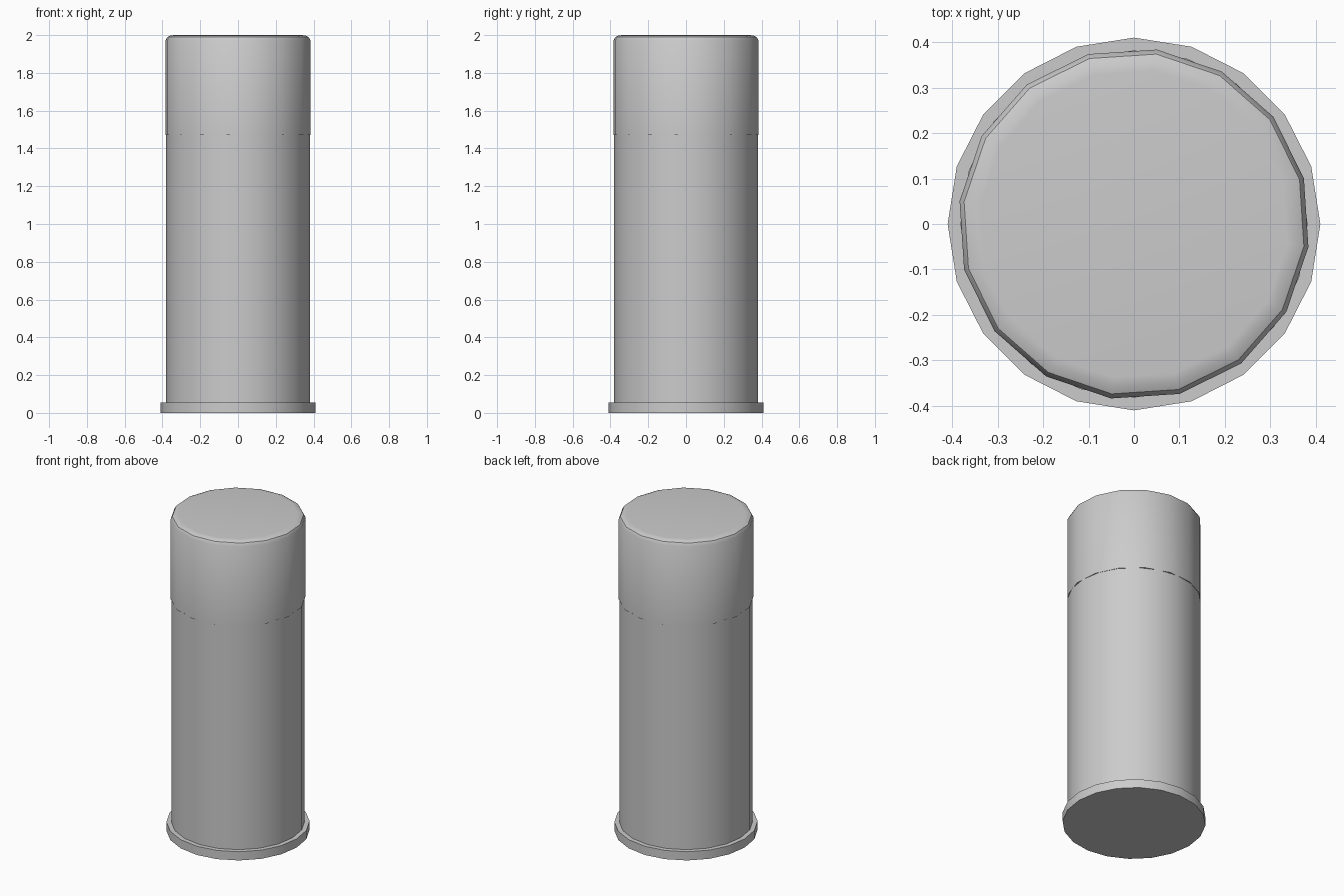
import bpy, bmesh
from math import cos, sin, radians, tau

if "Cube" in bpy.data.objects:
    bpy.data.objects.remove(bpy.data.objects["Cube"])


def lathe(name, profile, sides, turn=0.0):
    """Closed solid of revolution from (radius, height) points, bottom to top."""
    bm = bmesh.new()
    rings = []
    for r, z in profile:
        rings.append([bm.verts.new((r * cos(turn + tau * i / sides),
                                    r * sin(turn + tau * i / sides), z))
                      for i in range(sides)])
    for low, high in zip(rings, rings[1:]):
        for i in range(sides):
            j = (i + 1) % sides
            bm.faces.new((low[i], low[j], high[j], high[i]))
    bm.faces.new(rings[0][::-1])
    bm.faces.new(rings[-1])
    mesh = bpy.data.meshes.new(name)
    bm.to_mesh(mesh)
    bm.free()
    obj = bpy.data.objects.new(name, mesh)
    bpy.context.collection.objects.link(obj)
    bpy.ops.object.select_all(action='DESELECT')
    obj.select_set(True)
    bpy.context.view_layer.objects.active = obj
    bpy.ops.object.shade_smooth_by_angle(angle=radians(35))
    return obj


# Flat base rim
lathe("base_rim", [(0.41, 0), (0.41, 0.055)], 20)

# Long tube
lathe("tube_body", [(0.382, 0.03), (0.382, 1.475)], 20)

# Cap with softened top edge, turned slightly against the body
lathe("cap", [(0.387, 1.47), (0.387, 1.972), (0.377, 1.99), (0.36, 1.998), (0.34, 2.0)],
      16, radians(15))
